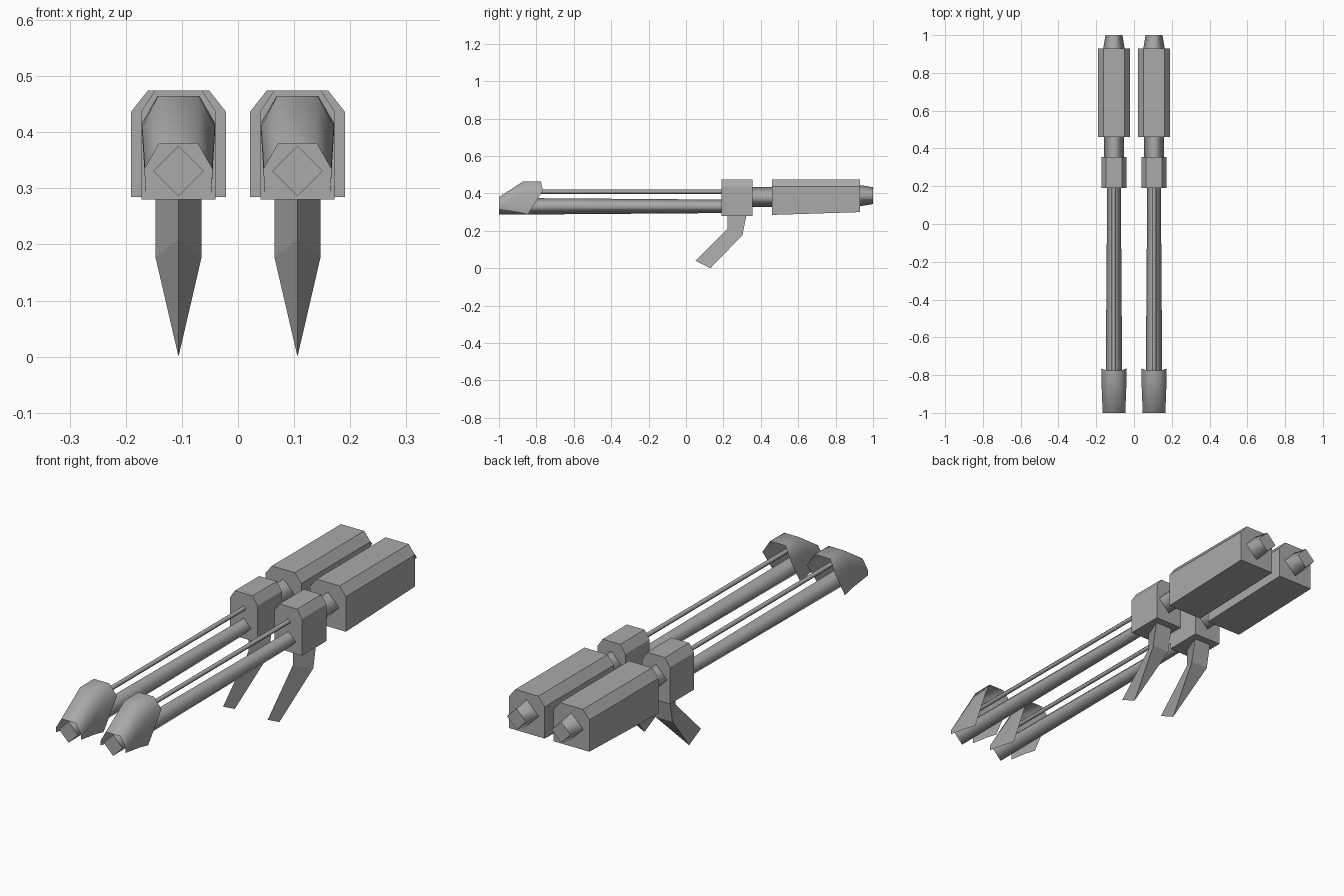
import bpy

cube = bpy.data.objects.get("Cube")
if cube:
    bpy.data.objects.remove(cube, do_unlink=True)

metal = bpy.data.materials.new("grey metal")
metal.use_nodes = True
grey = (0.4, 0.4, 0.4, 1)
metal.diffuse_color = grey
metal.node_tree.nodes["Principled BSDF"].inputs["Base Color"].default_value = grey


def add_part(name, x, verts, faces, smooth=False):
    """Mesh object at x; smooth shades the quads and keeps end caps sharp."""
    mesh = bpy.data.meshes.new(name)
    mesh.from_pydata(verts, [], faces)
    mesh.materials.append(metal)
    obj = bpy.data.objects.new(name, mesh)
    obj.location.x = x
    bpy.context.collection.objects.link(obj)
    if smooth:
        for poly in mesh.polygons:
            poly.use_smooth = abs(poly.normal.y) < 0.95
    return obj


def loft(name, x, sections, smooth=False):
    """Closed skin through cross-sections with equal point counts."""
    n = len(sections[0])
    verts = [p for s in sections for p in s]
    faces = [tuple(range(n)), tuple(reversed(range(len(verts) - n, len(verts))))]
    for k in range(len(sections) - 1):
        for i in range(n):
            a, b = k * n + i, k * n + (i + 1) % n
            faces.append((b, a, a + n, b + n))
    return add_part(name, x, verts, faces, smooth)


def housing(y, half, bottom, shoulder, top, top_half):
    """Box section with chamfered top corners."""
    return [(-half, y, bottom), (half, y, bottom), (half, y, shoulder),
            (top_half, y, top), (-top_half, y, top), (-half, y, shoulder)]


def diamond(y, z, r):
    return [(0, y, z - r), (r, y, z), (0, y, z + r), (-r, y, z)]


def hood(x):
    """Open shell over the muzzle, made of arches from front to back."""
    arches = [
        [(0.06, -1, 0.315), (0.06, -1, 0.335), (0.034, -1, 0.38)],
        [(0.058, -0.9, 0.3), (0.065, -0.87, 0.41), (0.036, -0.87, 0.465)],
        [(0.058, -0.845, 0.288), (0.066, -0.765, 0.415), (0.037, -0.775, 0.465)],
    ]
    verts = []
    for half in arches:
        verts += half + [(-px, py, pz) for px, py, pz in reversed(half)]
    faces = [(k * 6 + i, k * 6 + i + 1, k * 6 + i + 7, k * 6 + i + 6)
             for k in range(2) for i in range(5)]
    add_part("muzzle_hood", x, verts, faces, True)


def grip(x):
    """Bent handle: ridge at the front, flat back, knife edge at the tip."""
    w = 0.041
    verts = [(0, 0.222, 0.29), (w, 0.324, 0.29), (-w, 0.324, 0.29),
             (0, 0.222, 0.21), (w, 0.302, 0.177), (-w, 0.302, 0.177),
             (0, 0.05, 0.04), (0, 0.13, 0)]
    faces = [(0, 1, 2), (0, 3, 4, 1), (0, 2, 5, 3), (1, 4, 5, 2),
             (3, 6, 7, 4), (3, 5, 7, 6), (4, 7, 5)]
    add_part("grip", x, verts, faces)


# Two identical guns side by side
for side, x in (("left", 0.106), ("right", -0.106)):
    loft(side + "_body", x, [housing(0.46, 0.085, 0.285, 0.436, 0.474, 0.055),
                             housing(0.93, 0.085, 0.3, 0.436, 0.474, 0.055)])
    loft(side + "_bracket", x, [housing(0.19, 0.066, 0.28, 0.438, 0.474, 0.042),
                                housing(0.355, 0.066, 0.28, 0.438, 0.474, 0.042)])
    loft(side + "_core", x, [diamond(0.34, 0.38, 0.053), diamond(0.48, 0.38, 0.053)], True)
    loft(side + "_tail", x, [diamond(0.92, 0.388, 0.058), diamond(1, 0.388, 0.045)], True)
    loft(side + "_barrel", x, [diamond(-1, 0.331, 0.045), diamond(0.2, 0.331, 0.036)], True)
    loft(side + "_rod", x, [diamond(-0.88, 0.409, 0.012), diamond(0.2, 0.409, 0.012)], True)
    hood(x)
    grip(x)
